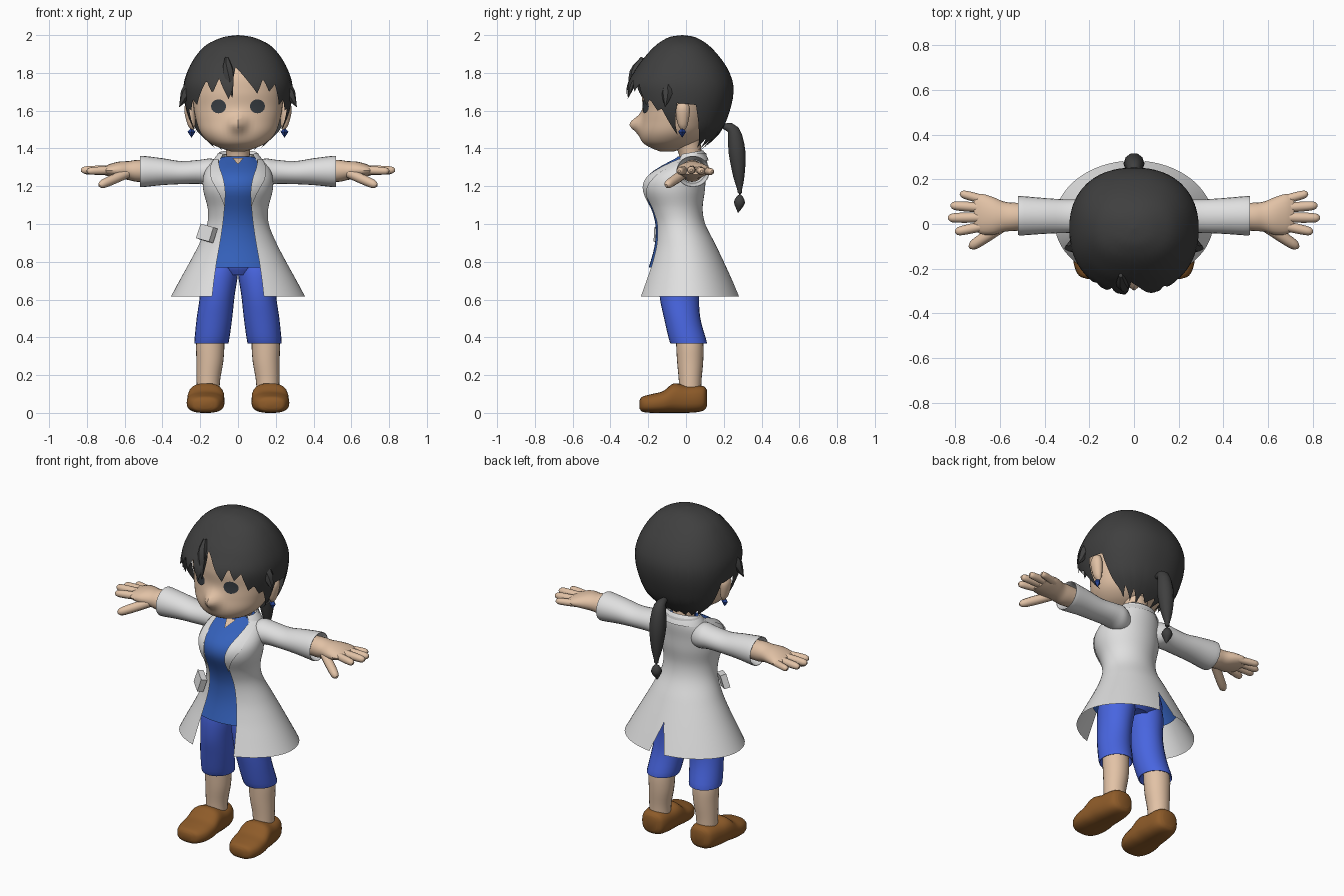
import bpy, bmesh, math
from mathutils import Vector

if "Cube" in bpy.data.objects:
    bpy.data.objects.remove(bpy.data.objects["Cube"])


def material(name, r, g, b):
    m = bpy.data.materials.new(name)
    m.diffuse_color = (r, g, b, 1)
    m.use_nodes = True
    m.node_tree.nodes["Principled BSDF"].inputs["Base Color"].default_value = m.diffuse_color
    return m


SKIN = material("skin", 0.76, 0.54, 0.38)
HAIR = material("dark hair", 0.05, 0.05, 0.05)
EYE = material("eye grey", 0.04, 0.047, 0.055)
COAT = material("coat white", 0.74, 0.74, 0.74)
SHIRT = material("shirt blue", 0.035, 0.12, 0.50)
PANTS = material("trouser blue", 0.065, 0.13, 0.74)
SHOE = material("shoe brown", 0.27, 0.105, 0.022)
GEM = material("gem blue", 0.02, 0.06, 0.32)


def at(rows, t):
    """Smooth interpolation of table rows keyed by their first column."""
    last = len(rows) - 1
    i = max(0, min(last - 1, sum(r[0] <= t for r in rows) - 1))

    def slope(k):
        a, b = rows[max(k - 1, 0)], rows[min(k + 1, last)]
        return [(q - p) / (b[0] - a[0]) for p, q in zip(a, b)]
    p, q, m, n = rows[i], rows[i + 1], slope(i), slope(i + 1)
    h = q[0] - p[0]
    u = max(0, min(1, (t - p[0]) / h))
    c = (2*u**3 - 3*u*u + 1, (u**3 - 2*u*u + u) * h, 3*u*u - 2*u**3, (u**3 - u*u) * h)
    return [c[0]*p[k] + c[1]*m[k] + c[2]*q[k] + c[3]*n[k] for k in range(1, len(p))]


def add(name, verts, faces, mat, mirror=False):
    me = bpy.data.meshes.new(name)
    me.from_pydata([tuple(v) for v in verts], [], faces)
    bm = bmesh.new()
    bm.from_mesh(me)
    bmesh.ops.remove_doubles(bm, verts=bm.verts, dist=1e-5)
    bmesh.ops.recalc_face_normals(bm, faces=bm.faces)
    bm.to_mesh(me)
    bm.free()
    me.materials.append(mat)
    ob = bpy.data.objects.new(name, me)
    bpy.context.collection.objects.link(ob)
    if mirror:
        ob.modifiers.new("mirror", 'MIRROR').merge_threshold = 0.0005
    return ob


def sheet(name, grid, mat, closed=True, caps=False, mirror=False):
    n = len(grid[0])
    verts = [v for row in grid for v in row]
    faces = [(r*n + c, r*n + (c+1) % n, (r+1)*n + (c+1) % n, (r+1)*n + c)
             for r in range(len(grid) - 1) for c in range(n if closed else n - 1)]
    if caps:
        faces += [tuple(range(n)), tuple(range(len(verts) - n, len(verts)))]
    return add(name, verts, faces, mat, mirror)


def power(v, e):
    return math.copysign(abs(v) ** (2 / e), v)


def loft(name, rows, mat, axis='z', n=24, e=2, steps=4, caps=True, mirror=False):
    """Rows: position along axis, two centre coordinates, two radii."""
    keyed = [(i, *r) for i, r in enumerate(rows)]
    grid = []
    for s in range((len(rows) - 1) * steps + 1):
        t, a, b, ra, rb = at(keyed, s / steps)
        ring = []
        for k in range(n):
            w = 2 * math.pi * k / n
            p, q = a + ra * power(math.sin(w), e), b - rb * power(math.cos(w), e)
            ring.append({'x': (t, p, q), 'y': (p, t, q), 'z': (p, q, t)}[axis])
        grid.append(ring)
    return sheet(name, grid, mat, True, caps, mirror)


def tube(name, pts, mat, n=10, steps=3, mirror=False):
    keyed = [(i, *p) for i, p in enumerate(pts)]
    grid, end = [], len(pts) - 1
    for s in range(end * steps + 1):
        t = s / steps
        x, y, z, r = at(keyed, t)
        d = Vector(at(keyed, min(t + .1, end))[:3]) - Vector(at(keyed, max(t - .1, 0))[:3])
        rot = d.to_track_quat('Z', 'Y')
        grid.append([Vector((x, y, z)) + rot @ Vector((r * math.cos(2*math.pi*k/n),
                     r * math.sin(2*math.pi*k/n), 0)) for k in range(n)])
    return sheet(name, grid, mat, True, True, mirror)


# Head: rows of z, centre y, half width, half depth, with a soft nose bump
HEAD = [(1.385, -.10, .04, .04), (1.405, -.10, .10, .09), (1.43, -.09, .15, .138),
        (1.48, -.07, .197, .176), (1.55, -.052, .222, .186), (1.62, -.04, .235, .19),
        (1.70, -.03, .24, .205), (1.80, -.02, .225, .20), (1.90, -.02, .15, .13), (1.95, -.02, .05, .05)]


def face_y(x, z):
    cy, rx, ry = at(HEAD, z)
    bump = .058 * math.exp(-(x / .04) ** 2 - ((z - 1.53) / .042) ** 2)
    return cy - ry * math.sqrt(max(0, 1 - (x / rx) ** 2)) - bump


grid = []
for i in range(46):
    z = 1.385 + .565 * i / 45
    cy, rx, ry = at(HEAD, z)
    ring = []
    for k in range(56):
        w = 2 * math.pi * k / 56
        x, y = rx * math.sin(w), cy - ry * math.cos(w)
        ring.append((x, face_y(x, z) if math.cos(w) > .3 else y, z))
    grid.append(ring)
sheet("head", grid, SKIN, caps=True)
loft("neck", [(1.28, 0, .03, .075, .07), (1.36, 0, .025, .062, .06), (1.45, 0, 0, .075, .075)], SKIN)

# Eyes: thin plates following the face
rim = [(.103 + .04 * math.cos(k * math.pi / 8), 1.623 + .037 * math.sin(k * math.pi / 8)) for k in range(16)]
add("eye", [(x, face_y(x, z) - .006, z) for x, z in rim + [(.103, 1.623)]],
    [(k, (k + 1) % 16, 16) for k in range(16)], EYE, True)

# Ears and drop earrings
loft("ear", [(1.50, .242, -.015, .008, .012), (1.53, .247, -.017, .022, .027), (1.60, .255, -.017, .03, .038),
             (1.64, .255, -.015, .022, .026), (1.655, .25, -.015, .006, .008)], SKIN, n=14, mirror=True)
tube("earring", [(.246, -.02, 1.52, .003), (.246, -.02, 1.508, .004), (.246, -.02, 1.488, .021),
                 (.246, -.02, 1.458, .001)], GEM, n=4, steps=1, mirror=True)

# Hair shell: z profile plus a jagged lower edge given by angle from the front
CAP = [(1.38, .01, .12, .055), (1.44, .005, .18, .135), (1.50, -.008, .235, .20), (1.60, -.02, .274, .252),
       (1.68, -.022, .288, .272), (1.75, -.025, .286, .273), (1.83, -.022, .258, .238),
       (1.90, -.02, .215, .185), (1.95, -.02, .165, .135), (1.982, -.02, .10, .085), (1.994, -.02, .055, .05),
       (2.0, -.02, 0, 0)]
SIDE = [(48, 1.63), (55, 1.66), (62, 1.60), (68, 1.61), (78, 1.47), (86, 1.64), (104, 1.63), (111, 1.47),
        (122, 1.40), (130, 1.45), (142, 1.39), (148, 1.44), (160, 1.385), (167, 1.43), (180, 1.40)]
BANGS = [(-40, 1.70), (-33, 1.76), (-25, 1.69), (-18, 1.77), (-7, 1.65), (-2, 1.83), (8, 1.76),
         (18, 1.69), (25, 1.77), (32, 1.70), (40, 1.74)]
EDGE = [(-a, z) for a, z in reversed(SIDE)] + BANGS + SIDE


def hair_edge(d):
    for (a, p), (b, q) in zip(EDGE, EDGE[1:]):
        if a <= d <= b:
            return p + (q - p) * (d - a) / (b - a)


grid = []
for i in range(25):
    f = 1 - math.cos(i / 24 * math.pi / 2)
    ring = []
    for k in range(180):
        d = -180 + 2 * k
        w = math.radians(d)
        z = 2 - (2 - hair_edge(d)) * f
        cy, rx, ry = at(CAP, z)
        flare = .02 * max(0, math.cos(w)) ** 2 * max(0, min(1, (1.8 - z) / .1))
        ring.append((rx * power(math.sin(w), 2.25), cy - (ry + flare) * power(math.cos(w), 2.25), z))
    grid.append(ring)
sheet("hair", grid, HAIR)
tube("side_tuft", [(.26, -.09, 1.74, .02), (.275, -.10, 1.69, .03), (.31, -.11, 1.62, .002)], HAIR, 6, 2, True)
tube("front_lock", [(-.06, -.23, 1.88, .01), (-.05, -.27, 1.80, .03), (-.03, -.305, 1.67, .002)], HAIR, 6)
tube("ponytail", [(0, .19, 1.52, .012), (0, .25, 1.495, .034), (0, .27, 1.38, .047), (0, .28, 1.25, .031),
                  (0, .285, 1.165, .011), (0, .283, 1.115, .031), (0, .276, 1.06, .002)], HAIR)

# Coat: rows of z, centre y, half width, half depth, half opening
BODY = [(.615, .012, .356, .272, .137), (.70, .008, .310, .238, .127), (.80, .002, .255, .198, .113),
        (.90, -.010, .203, .162, .095), (1.0, -.034, .163, .136, .08), (1.08, -.052, .160, .140, .072),
        (1.18, -.066, .184, .166, .070), (1.25, -.055, .184, .160, .082), (1.31, -.012, .158, .124, .10),
        (1.345, .022, .122, .090, .10), (1.375, .035, .106, .072, .10)]


def opening(rx, a):
    return math.asin(min(.92, a / rx))


grid = []
for i in range(43):
    z = .615 + .76 * i / 42
    cy, rx, ry, a = at(BODY, z)
    t0 = opening(rx, a)
    t1 = math.pi - math.asin(.05 * max(0, (.77 - z) / .155) / rx)
    ring = [t0 + (t1 - t0) * k / 28 for k in range(29)]
    grid.append([(rx * math.sin(w), cy - ry * math.cos(w), z) for w in ring])
sheet("coat", grid, COAT, closed=False, mirror=True)

# Lapels and standing collar
grid = []
for i in range(13):
    z = 1.09 + .255 * i / 12
    cy, rx, ry, a = at(BODY, z)
    t0, width = opening(rx, a) - .03, .42 * min(1, i / 7)
    grid.append([((rx + .008) * math.sin(t0 + width * k / 3), cy - (ry + .008) * math.cos(t0 + width * k / 3), z)
                 for k in range(4)])
sheet("lapel", grid, COAT, closed=False, mirror=True)
angles = [math.radians(50 + 130 * k / 16) for k in range(17)]
sheet("collar", [[(r * math.sin(w), .022 - d * math.cos(w), z - .012 * math.cos(w)) for w in angles]
                 for r, d, z in ((.135, .098, 1.325), (.12, .085, 1.355), (.10, .068, 1.378), (.088, .06, 1.36))],
      COAT, closed=False, mirror=True)

# Pocket standing off the hip
bpy.ops.mesh.primitive_cube_add(size=1, location=(-.165, -.125, .95), rotation=(-.25, .2, -.75))
pocket = bpy.context.object
pocket.name = "pocket"
pocket.scale = (.095, .035, .08)
pocket.data.materials.append(COAT)

# Shirt inside the coat, with a small neckline notch
rows = []
for i in range(14):
    z = .77 + .575 * i / 13
    cy, rx, ry, a = at(BODY, z)
    rows.append((z, 0, cy, rx - .014, ry - .008))
loft("shirt", rows + [(1.358, 0, .022, .068, .064)], SHIRT, n=40, steps=2, caps=False)
notch = []
for x, z in ((-.03, 1.35), (.03, 1.35), (0, 1.315)):
    cy, rx, ry, a = at(BODY, z)
    notch.append((x, cy - ry - .004, z))
add("neckline", notch, [(0, 1, 2)], SKIN)

# Sleeves, hands and fingers
loft("sleeve", [(.07, .02, 1.26, .05, .06), (.14, .03, 1.273, .078, .073), (.20, .035, 1.276, .076, .064),
                (.30, .035, 1.272, .075, .061), (.40, .036, 1.277, .08, .071), (.51, .037, 1.278, .088, .083),
                (.505, .037, 1.278, .079, .074), (.46, .037, 1.278, .066, .062)], COAT, 'x', mirror=True)
loft("hand", [(.44, .035, 1.28, .056, .053), (.53, .032, 1.281, .063, .058), (.58, .033, 1.283, .067, .05),
              (.63, .036, 1.285, .084, .045), (.68, .044, 1.284, .09, .033), (.715, .047, 1.281, .075, .02)],
     SKIN, 'x', n=20, mirror=True)
for name, a, b, r in (("little_finger", (.66, .105, 1.28), (.778, .137, 1.277), .020),
                      ("ring_finger", (.68, .073, 1.285), (.82, .083, 1.28), .022),
                      ("middle_finger", (.68, .03, 1.288), (.832, .027, 1.285), .023),
                      ("index_finger", (.67, -.008, 1.285), (.80, -.036, 1.28), .022),
                      ("thumb", (.59, -.01, 1.268), (.735, -.105, 1.203), .026)):
    a, b = Vector(a), Vector(b)
    tube(name, [(*a.lerp(b, f), r * s) for f, s in ((0, 1), (.5, 1), (.88, .85), (1, .3))], SKIN, mirror=True)

# Trousers, legs and shoes
loft("hips", [(.73, 0, -.02, .10, .09), (.78, 0, -.01, .18, .125), (.86, 0, -.01, .17, .12), (.95, 0, -.03, .13, .1)], PANTS)
loft("trouser_leg", [(.82, .09, -.02, .085, .10), (.74, .10, -.03, .10, .112), (.62, .11, -.035, .092, .105),
                     (.50, .125, -.02, .094, .096), (.376, .14, .012, .091, .098), (.378, .142, .014, .082, .085),
                     (.42, .14, .012, .07, .07)], PANTS, mirror=True)
loft("lower_leg", [(.45, .143, .012, .07, .066), (.36, .147, .02, .075, .072), (.27, .149, .022, .071, .069),
                   (.17, .157, .022, .062, .06), (.08, .158, .022, .06, .058)], SKIN, mirror=True)
loft("shoe", [(-.246, .175, .045, .035, .022), (-.23, .175, .046, .072, .040), (-.18, .173, .05, .096, .05),
              (-.12, .171, .058, .10, .058), (-.065, .169, .078, .096, .078), (0, .166, .073, .088, .073),
              (.06, .163, .075, .08, .071), (.095, .162, .077, .066, .063), (.11, .162, .078, .04, .045)],
     SHOE, 'y', e=2.6, mirror=True)

# Smooth shading with sharp edges kept
for ob in bpy.data.objects:
    ob.select_set(True)
    bpy.context.view_layer.objects.active = ob
bpy.ops.object.shade_smooth_by_angle(angle=math.radians(40))
